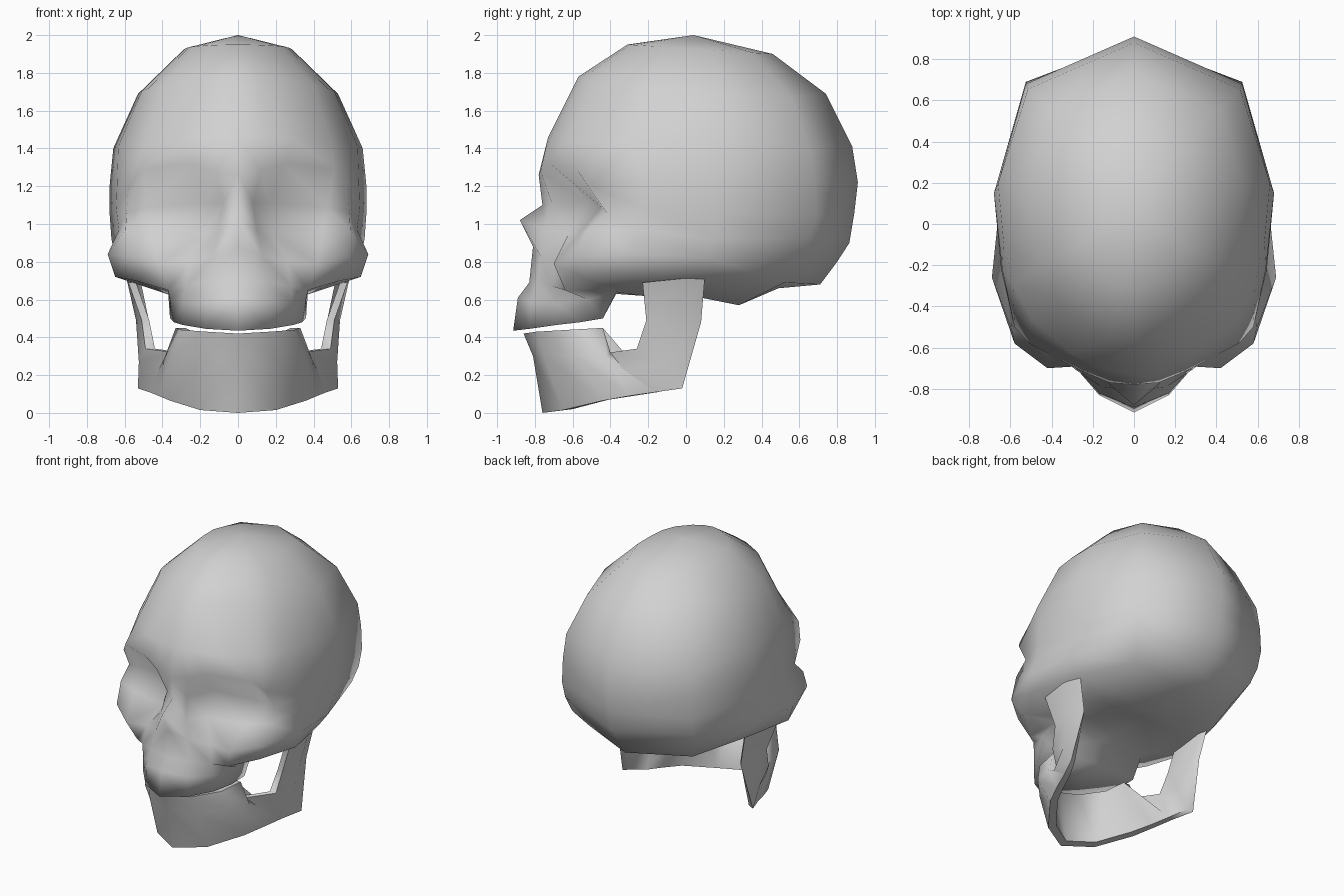
import bpy, bmesh

bone = bpy.data.materials.new("bone_grey")
bone.diffuse_color = (0.64, 0.64, 0.64, 1)


def loft(name, rows, cap_last=False, angle=1.0):
    """Skin rows of half-points (x >= 0) and mirror them across x."""
    bm = bmesh.new()
    for side in (1, -1):
        grid = [[bm.verts.new((side * x, y, z)) for x, y, z in r] for r in rows]
        n = len(grid[0])
        for a, b in zip(grid, grid[1:]):
            for i in range(n if cap_last else n - 1):
                j = (i + 1) % n
                bm.faces.new((a[i], a[j], b[j], b[i]))
        if cap_last:
            bm.faces.new(grid[-1])
    bmesh.ops.remove_doubles(bm, verts=bm.verts, dist=0.0005)
    bmesh.ops.dissolve_degenerate(bm, edges=bm.edges, dist=0.0005)
    bmesh.ops.recalc_face_normals(bm, faces=bm.faces)
    mesh = bpy.data.meshes.new(name)
    bm.to_mesh(mesh)
    bm.free()
    mesh.materials.append(bone)
    ob = bpy.data.objects.new(name, mesh)
    bpy.context.collection.objects.link(ob)
    bpy.context.view_layer.objects.active = ob
    ob.select_set(True)
    bpy.ops.object.shade_smooth_by_angle(angle=angle)
    ob.select_set(False)
    return ob


# Half outline of the braincase seen from above, front to back
PLAN = [(0, -1), (.2, -.97), (.45, -.88), (.75, -.67), (.89, -.46),
        (.96, -.2), (1, .15), (.78, .72), (0, 1)]


def vault_ring(w, yf, zf, yb, zb, sag):
    ym, ry = (yf + yb) / 2, (yb - yf) / 2
    return [(w * px, ym + ry * py, zf + (zb - zf) * (py + 1) / 2 - sag * px) for px, py in PLAN]


# Vault rings, crown downwards
vault = [
    [(0, .04, 2.0)] * 9,
    vault_ring(.29, -.31, 1.95, .46, 1.90, 0),
    vault_ring(.53, -.57, 1.78, .74, 1.69, .04),
    vault_ring(.66, -.73, 1.46, .88, 1.41, .03),
]

# Face rows run from the nose line, round the side, to the back of the head
brow = [(0, -.78, 1.26), (.12, -.77, 1.28), (.24, -.72, 1.32), (.51, -.58, 1.29),
        (.58, -.50, 1.20), (.64, -.22, 1.22), (.68, .15, 1.2), (.525, .68, 1.22), (0, .91, 1.22)]
socket_top = [(0, -.76, 1.10), (.08, -.71, 1.11), (.17, -.52, 1.11), (.47, -.45, 1.09),
              (.59, -.42, 1.06), (.645, -.22, 1.08), (.68, .15, 1.06), (.525, .69, 1.05), (0, .89, 1.05)]
socket_low = [(0, -.88, 1.02), (.10, -.75, .97), (.18, -.62, .95), (.45, -.56, .95),
              (.595, -.51, .97), (.63, -.27, .97), (.67, .14, .92), (.52, .66, .93), (0, .865, .90)]
cheek = [(0, -.81, .88), (.13, -.77, .83), (.26, -.69, .80), (.42, -.70, .79),
         (.58, -.58, .83), (.69, -.26, .84), (.65, .12, .82), (.49, .62, .82), (0, .80, .80)]
cheek_low = [(0, -.83, .69), (.16, -.79, .69), (.28, -.71, .67), (.37, -.64, .65),
             (.54, -.51, .70), (.65, -.26, .72), (.58, .10, .72), (.42, .52, .69), (0, .71, .68)]
base = [(0, -.89, .61), (.17, -.82, .59), (.29, -.69, .58), (.36, -.52, .60),
        (.37, -.37, .64), (.35, -.23, .62), (.30, .08, .61), (.22, .28, .57), (0, .49, .66)]
# Bite edge, then the midline under the skull
bite = [(0, -.915, .435), (.17, -.83, .445), (.29, -.69, .465), (.34, -.56, .48),
        (.36, -.44, .50), (0, -.37, .63), (0, .08, .61), (0, .28, .57), (0, .49, .66)]
palate = [(0, -.44, .50)] * 5 + bite[5:]
loft("skull", vault + [brow, socket_top, socket_low, cheek, cheek_low, base, bite, palate], angle=2.0)

# Lower jaw: five-point sections from the chin back and up to the hinge
# (outer top, outer middle, outer bottom, inner bottom, inner top)
jaw = [
    [(0, -.86, .42), (0, -.81, .30), (0, -.76, 0), (0, -.70, .01), (0, -.76, .41)],
    [(.17, -.79, .43), (.19, -.75, .30), (.20, -.65, .015), (.17, -.60, .02), (.12, -.72, .42)],
    [(.30, -.62, .44), (.35, -.58, .30), (.36, -.44, .065), (.32, -.41, .07), (.24, -.58, .43)],
    [(.33, -.44, .45), (.39, -.42, .29), (.42, -.30, .09), (.38, -.28, .09), (.28, -.44, .45)],
    [(.34, -.40, .32), (.42, -.33, .23), (.47, -.16, .11), (.43, -.15, .11), (.30, -.40, .32)],
    [(.49, -.26, .34), (.525, -.11, .27), (.53, -.02, .13), (.49, -.03, .14), (.44, -.26, .34)],
    [(.51, -.21, .49), (.54, -.05, .49), (.50, .08, .48), (.47, .04, .48), (.47, -.21, .49)],
    [(.58, -.23, .69), (.59, -.03, .71), (.55, .10, .72), (.52, .06, .72), (.54, -.23, .69)],
]
loft("lower_jaw", jaw, cap_last=True, angle=1.3)
